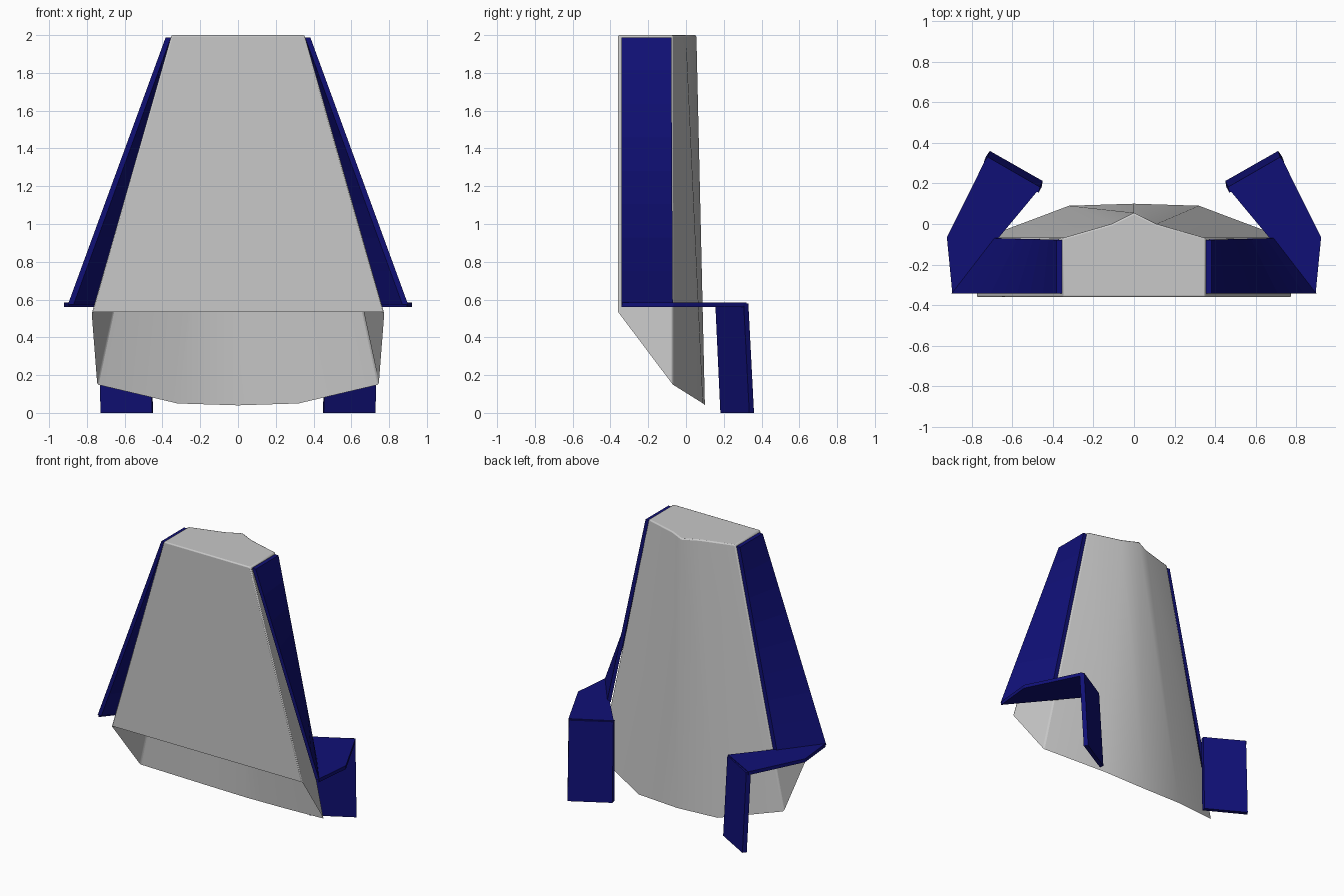
import bpy, bmesh, math
from mathutils import Vector

old = bpy.data.objects.get("Cube")
if old:
    bpy.data.objects.remove(old, do_unlink=True)


def make_material(name, colour):
    mat = bpy.data.materials.new(name)
    mat.use_nodes = True
    mat.diffuse_color = colour
    mat.node_tree.nodes["Principled BSDF"].inputs["Base Color"].default_value = colour
    return mat


grey = make_material("light grey", (0.58, 0.58, 0.58, 1))
navy = make_material("navy blue", (0.005, 0.005, 0.18, 1))


def finish(name, bm, mat):
    bmesh.ops.recalc_face_normals(bm, faces=bm.faces)
    mesh = bpy.data.meshes.new(name)
    bm.to_mesh(mesh)
    bm.free()
    mesh.materials.append(mat)
    obj = bpy.data.objects.new(name, mesh)
    bpy.context.collection.objects.link(obj)
    return obj


def loft(name, start, end, side, steps=1):
    """Closed slab between two four-cornered sections, mirrored by side."""
    bm = bmesh.new()
    rings = []
    for i in range(steps + 1):
        ring = []
        for a, b in zip(start, end):
            p = Vector(a).lerp(Vector(b), i / steps)
            ring.append(bm.verts.new((p.x * side, p.y, p.z)))
        rings.append(ring)
    for low, high in zip(rings, rings[1:]):
        for k in range(4):
            n = (k + 1) % 4
            bm.faces.new((low[k], low[n], high[n], high[k]))
    bm.faces.new(rings[0])
    bm.faces.new(rings[-1])
    return finish(name, bm, navy)


def at_height(points, z):
    return [(x, y, z) for x, y in points]


def mirrored(half):
    """Complete a half outline that ends on the centre line."""
    return half + [(-x, y, z) for x, y, z in reversed(half[:-1])]


# Body: tapered hollow shell, flat front, ridged back, open underneath
top = mirrored([(0.352, -0.36, 2), (0.352, -0.07, 2), (0.11, 0, 2), (0, 0.055, 2)])
rim = mirrored([(0.775, -0.36, 0.535), (0.745, -0.07, 0.15),
                (0.32, 0.09, 0.05), (0, 0.1, 0.04)])
bm = bmesh.new()
top_v = [bm.verts.new(p) for p in top]
rim_v = [bm.verts.new(p) for p in rim]
for k in range(len(top)):
    n = (k + 1) % len(top)
    bm.faces.new((top_v[k], top_v[n], rim_v[n], rim_v[k]))
bm.faces.new(top_v)
body = finish("body_shell", bm, grey)
bevel = body.modifiers.new("soft edges", "BEVEL")
bevel.width = 0.008
bevel.segments = 2
bevel.limit_method = "ANGLE"
bevel.angle_limit = math.radians(55)
bpy.context.view_layer.objects.active = body
body.select_set(True)
bpy.ops.object.shade_smooth_by_angle(angle=math.radians(30))

# Side fins, rear arms and feet, one set per side
fin_low = [(0.87, -0.342), (0.9, -0.342), (0.69, -0.07), (0.66, -0.07)]
fin_high = [(0.355, -0.342), (0.383, -0.342), (0.383, -0.078), (0.355, -0.078)]
arm = [(0.895, -0.342), (0.922, -0.065), (0.73, 0.32), (0.465, 0.175)]
foot_low = [(0.455, 0.182), (0.45, 0.212), (0.71, 0.36), (0.728, 0.335)]
foot_high = [(0.47, 0.155), (0.463, 0.182), (0.72, 0.33), (0.74, 0.305)]

# The arm carries a fifth corner hidden under the fin, so its inner edge stays straight
for label, side in (("left", 1), ("right", -1)):
    loft(label + "_fin", at_height(fin_low, 0.575), at_height(fin_high, 1.988), side, 8)
    loft(label + "_arm", at_height(arm, 0.56), at_height(arm, 0.585), side)
    loft(label + "_foot", at_height(foot_low, 0), at_height(foot_high, 0.58), side)
